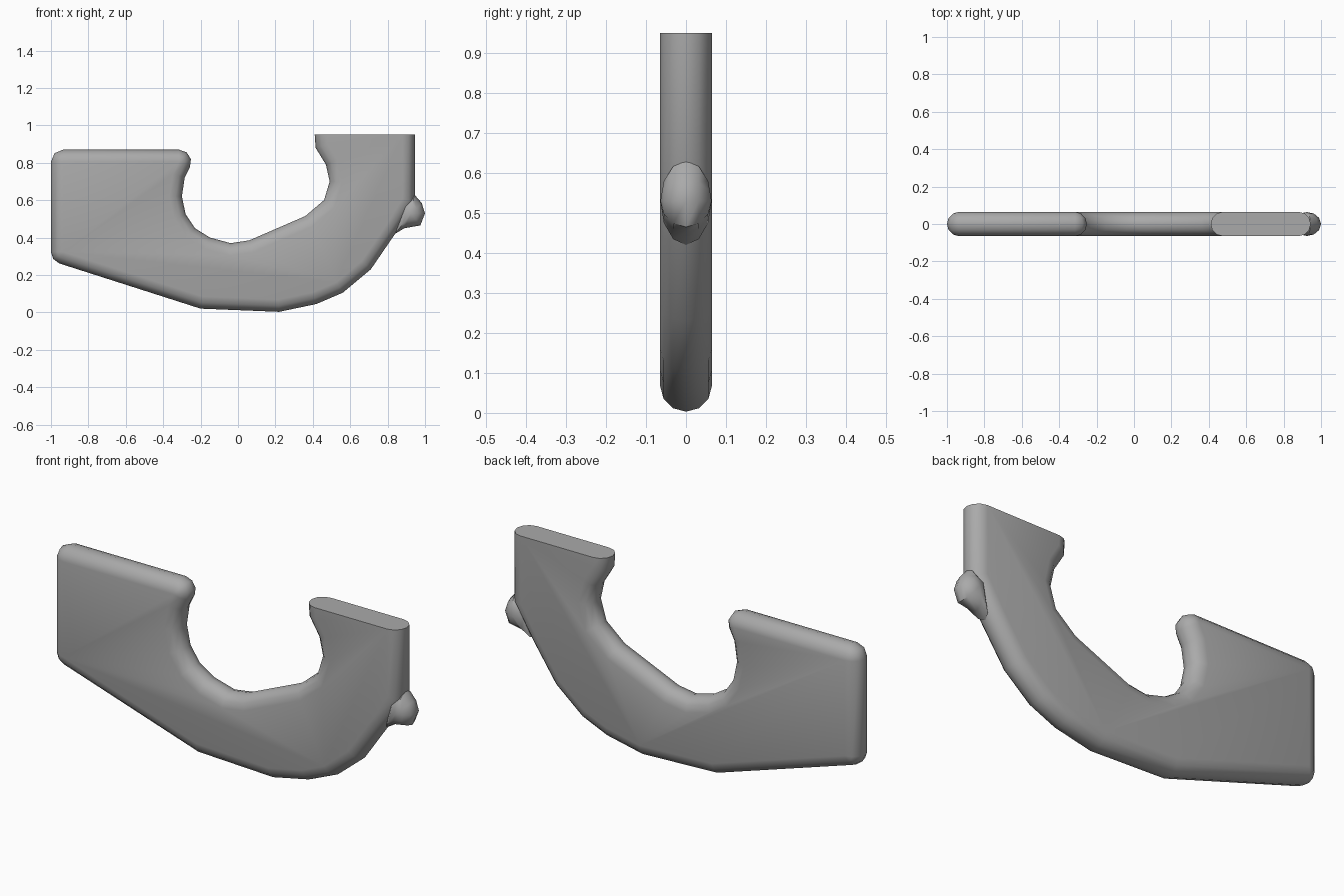
import bpy, bmesh, math
from mathutils import Vector

if "Cube" in bpy.data.objects:
    bpy.data.objects.remove(bpy.data.objects["Cube"])

R = 0.065          # half thickness, also the radius of the rounded rim
STEPS = 3          # rings per quarter round

mat = bpy.data.materials.new("plain grey")
mat.diffuse_color = (0.4, 0.4, 0.4, 1)
mat.use_nodes = True
mat.node_tree.nodes["Principled BSDF"].inputs["Base Color"].default_value = mat.diffuse_color

# Outline of the hook in x, z, counter-clockwise, before corner rounding
OUTLINE = [(-1, .276), (-.2, .02), (.22, .003), (.42, .045), (.56, .105),
           (.71, .23), (.84, .42), (.945, .59), (.945, .95), (.41, .95),
           (.415, .88), (.47, .79), (.49, .70), (.46, .60), (.36, .515),
           (.06, .385), (-.04, .37), (-.15, .40), (-.23, .45),
           (-.28, .525), (-.30, .62), (-.285, .72), (-.21, .87), (-1, .87)]
ROUND = {0: 3, 22: 4, 23: 3}   # rounded corner index: number of points
FLAT_EDGE = 8                  # top end stays cut off square


def inset_ring(d):
    """Outline moved inwards by d, with rounded corners."""
    pts = [Vector(p) for p in OUTLINE]
    n = len(pts)
    nor = []
    for i in range(n):
        e = (pts[(i + 1) % n] - pts[i]).normalized()
        nor.append(Vector((e.y, -e.x)))

    def corner(i, dist):
        a, b = nor[i - 1], nor[i]
        da = 0 if (i - 1) % n == FLAT_EDGE else dist
        db = 0 if i == FLAT_EDGE else dist
        det = a.x * b.y - a.y * b.x
        return pts[i] + Vector((-da * b.y + db * a.y, -db * a.x + da * b.x)) / det

    ring = []
    for i in range(n):
        if i in ROUND:
            c, k = corner(i, R), ROUND[i]
            turn = nor[i - 1].angle(nor[i])
            start = math.atan2(nor[i - 1].y, nor[i - 1].x)
            for j in range(k):
                t = start + turn * j / (k - 1)
                ring.append(c + Vector((math.cos(t), math.sin(t))) * (R - d))
        else:
            ring.append(corner(i, d))
    return ring


def rounded_plate(name, ring_at, half):
    """Stack rings across the thickness and cap both sides."""
    bm = bmesh.new()
    rings = []
    for s in range(-STEPS, STEPS + 1):
        t = s / STEPS * math.pi / 2
        rings.append([bm.verts.new((p.x, half * math.sin(t), p.y))
                      for p in ring_at(math.cos(t))])
    n = len(rings[0])
    for lo, hi in zip(rings, rings[1:]):
        for i in range(n):
            j = (i + 1) % n
            bm.faces.new((lo[i], lo[j], hi[j], hi[i]))
    bm.faces.new(rings[0])
    bm.faces.new(rings[-1][::-1])
    bmesh.ops.remove_doubles(bm, verts=bm.verts, dist=1e-4)
    bmesh.ops.recalc_face_normals(bm, faces=bm.faces)
    me = bpy.data.meshes.new(name)
    bm.to_mesh(me)
    bm.free()
    me.materials.append(mat)
    ob = bpy.data.objects.new(name, me)
    bpy.context.collection.objects.link(ob)
    bpy.ops.object.select_all(action='DESELECT')
    ob.select_set(True)
    bpy.context.view_layer.objects.active = ob
    bpy.ops.object.shade_smooth_by_angle(angle=math.radians(45))
    return ob


# Hook-shaped body
rounded_plate("hook_body", lambda c: inset_ring(R * (1 - c)), R)

# Small knob on the outer side
KNOB = [(.84, .42), (.89, .45), (.975, .465), (1, .53), (.982, .585),
        (.943, .63), (.87, .59)]
MID = Vector((.925, .53))
rounded_plate("side_knob",
              lambda c: [MID + (Vector(p) - MID) * max(c, 0) for p in KNOB], R - .001)
